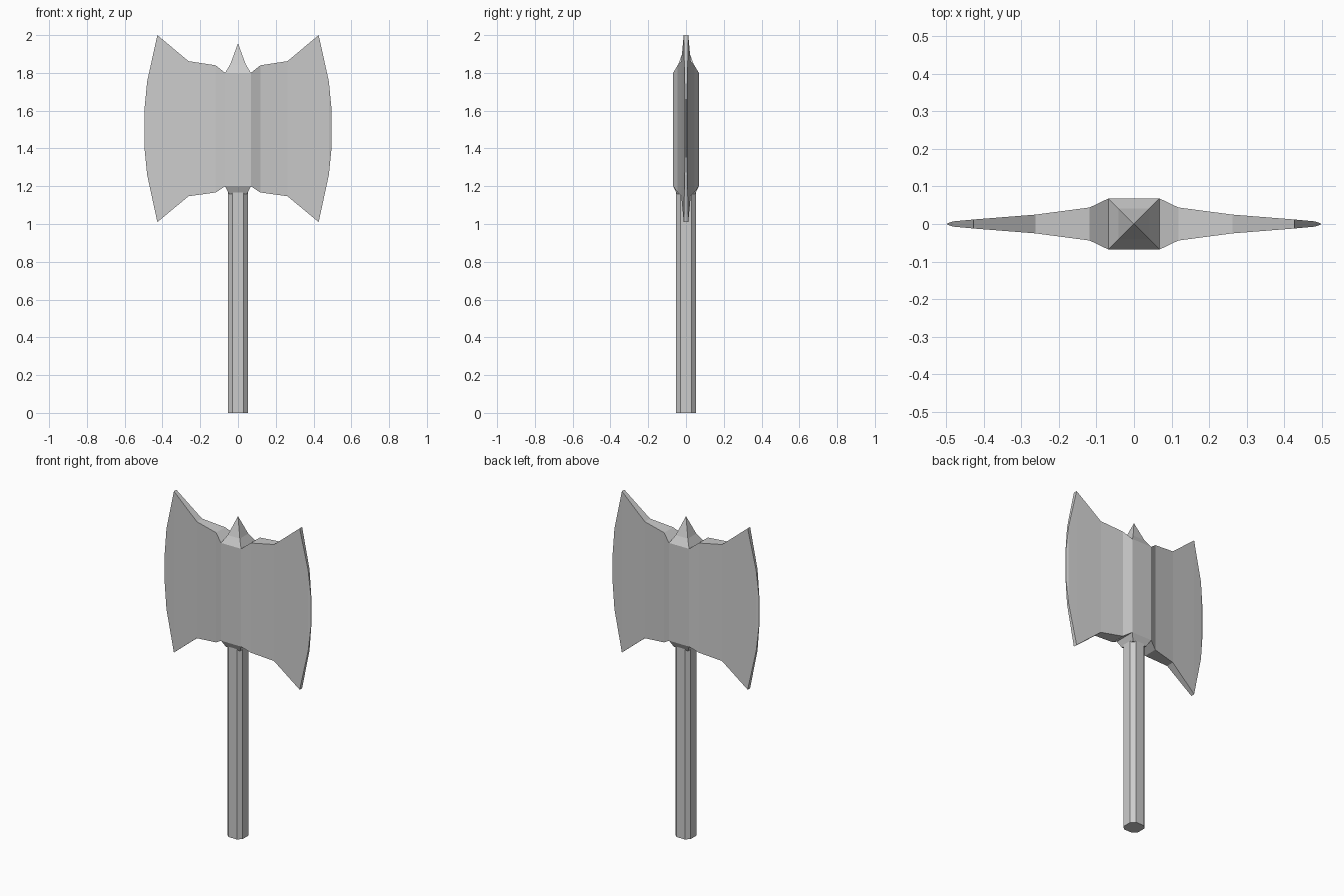
import bpy, bmesh

if "Cube" in bpy.data.objects:
    bpy.data.objects.remove(bpy.data.objects["Cube"])


def finish(name, bm, mirror=False):
    bmesh.ops.recalc_face_normals(bm, faces=bm.faces[:])
    mesh = bpy.data.meshes.new(name)
    bm.to_mesh(mesh)
    bm.free()
    obj = bpy.data.objects.new(name, mesh)
    bpy.context.collection.objects.link(obj)
    if mirror:
        mod = obj.modifiers.new("Mirror", 'MIRROR')
        mod.use_axis[0] = True
        mod.merge_threshold = 0.0005
    return obj


def loft(rings, cap_start=False, cap_end=False):
    bm = bmesh.new()
    loops = [[bm.verts.new(p) for p in ring] for ring in rings]
    n = len(loops[0])
    for a, b in zip(loops, loops[1:]):
        for i in range(n):
            j = (i + 1) % n
            bm.faces.new((a[i], a[j], b[j], b[i]))
    if cap_start:
        bm.faces.new(loops[0])
    if cap_end:
        bm.faces.new(loops[-1])
    return bm


def square(r, z):
    return [(-r, -r, z), (r, -r, z), (r, r, z), (-r, r, z)]


# Handle: eight-sided shaft
w, c = 0.052, 0.029
octagon = [(w, -c), (w, c), (c, w), (-c, w), (-w, c), (-w, -c), (-c, -w), (c, -w)]
finish("handle", loft([[(x, y, z) for x, y in octagon] for z in (0, 1.2)], True, True))

# Double blade: stations of (x, half thickness, bottom z, top z), mirrored
stations = [
    (0.068, 0.068, 1.20, 1.80),
    (0.118, 0.044, 1.167, 1.84),
    (0.262, 0.025, 1.147, 1.862),
    (0.427, 0.012, 1.01, 2.00),
    (0.481, 0.007, 1.26, 1.755),
    (0.496, 0.002, 1.41, 1.60),
]
rings = [[(x, -t, lo), (x, t, lo), (x, t, hi), (x, -t, hi)] for x, t, lo, hi in stations]
finish("blades", loft(rings, cap_end=True), mirror=True)

# Socket: front and back walls, lower collar and top spike
bm = loft([square(r, z) for r, z in
           ((0.048, 1.16), (0.068, 1.20), (0.068, 1.80), (0.041, 1.845), (0.0005, 1.955))],
          cap_start=True, cap_end=True)
hidden = [f for f in bm.faces
          if all(abs(abs(v.co.x) - 0.068) < 1e-4 for v in f.verts)
          and abs(f.calc_center_median().x) > 0.06]
bmesh.ops.delete(bm, geom=hidden, context='FACES_ONLY')
finish("socket_and_spike", bm)
